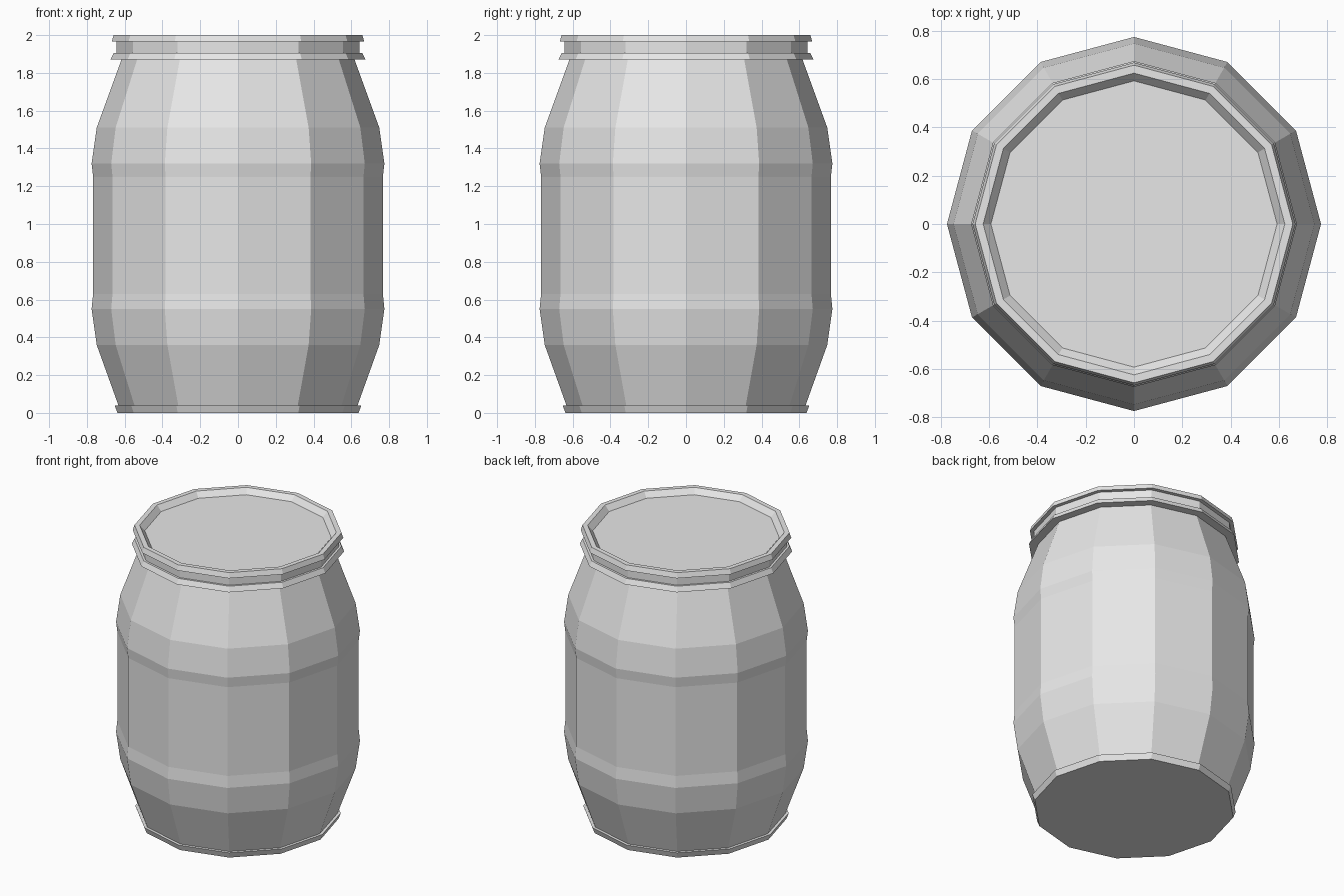
import bpy, bmesh, math

if "Cube" in bpy.data.objects:
    bpy.data.objects.remove(bpy.data.objects["Cube"])

SIDES = 12

# single neutral grey
grey = bpy.data.materials.new("light_grey")
grey.diffuse_color = (0.8, 0.8, 0.8, 1)
grey.use_nodes = True
grey.node_tree.nodes["Principled BSDF"].inputs["Base Color"].default_value = grey.diffuse_color


def lathe(name, profile):
    """Revolve (radius, z) points into a closed flat-sided solid."""
    bm = bmesh.new()
    rings = [[bm.verts.new((r * math.cos(2 * math.pi * i / SIDES),
                            r * math.sin(2 * math.pi * i / SIDES), z))
              for i in range(SIDES)] for r, z in profile]
    for a, b in zip(rings, rings[1:]):
        for i in range(SIDES):
            j = (i + 1) % SIDES
            bm.faces.new((a[i], a[j], b[j], b[i]))
    bm.faces.new(rings[0][::-1])
    bm.faces.new(rings[-1])
    bmesh.ops.recalc_face_normals(bm, faces=bm.faces)
    me = bpy.data.meshes.new(name)
    bm.to_mesh(me)
    bm.free()
    me.materials.append(grey)
    ob = bpy.data.objects.new(name, me)
    bpy.context.collection.objects.link(ob)
    return ob


lathe("barrel", [
    # foot rim
    (0.638, 0.0), (0.653, 0.04), (0.633, 0.04),
    # bulging body with two shallow ridges
    (0.748, 0.36), (0.775, 0.55), (0.767, 0.63),
    (0.767, 1.25), (0.775, 1.32), (0.748, 1.51), (0.617, 1.87),
    # lower collar, neck and upper lip
    (0.675, 1.87), (0.658, 1.905), (0.643, 1.905), (0.643, 1.965),
    (0.669, 1.965), (0.658, 2.0),
    # recessed lid
    (0.625, 2.0), (0.593, 1.963),
])
